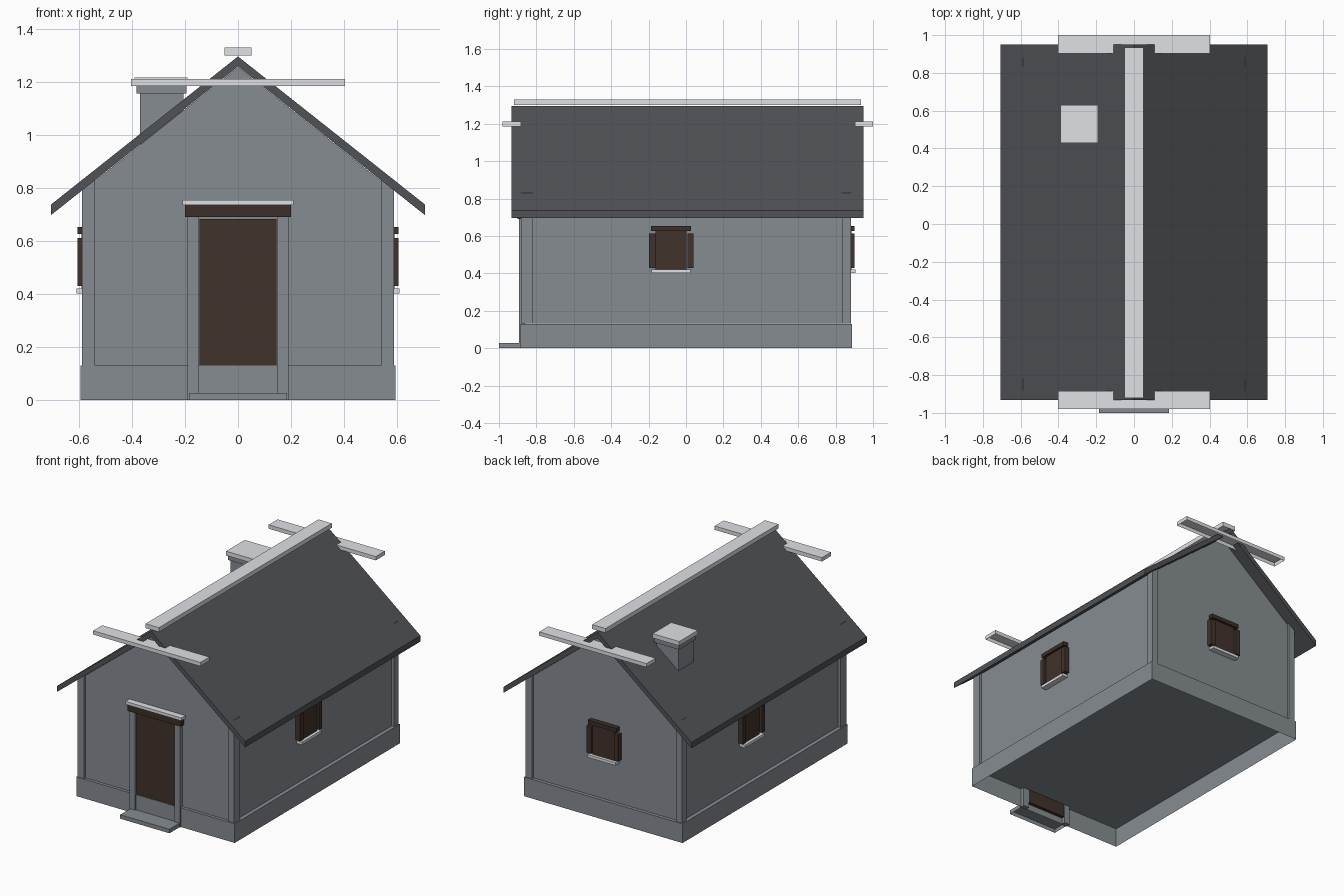
import bpy

cube = bpy.data.objects.get("Cube")
if cube:
    bpy.data.objects.remove(cube, do_unlink=True)


def material(name, rgb):
    m = bpy.data.materials.new(name)
    m.use_nodes = True
    m.diffuse_color = (*rgb, 1)
    for n in m.node_tree.nodes:
        if n.type == 'BSDF_PRINCIPLED':
            n.inputs["Base Color"].default_value = (*rgb, 1)
    return m


STONE = material("grey_stone", (0.24, 0.264, 0.288))
SLATE = material("dark_slate", (0.08, 0.086, 0.093))
SNOW = material("pale_snow", (0.74, 0.75, 0.78))
WOOD = material("brown_wood", (0.053, 0.032, 0.025))
TIMBER = material("dark_timber", (0.045, 0.028, 0.021))


def make(name, verts, faces, mat):
    me = bpy.data.meshes.new(name)
    me.from_pydata(verts, [], faces)
    me.materials.append(mat)
    ob = bpy.data.objects.new(name, me)
    bpy.context.collection.objects.link(ob)
    return ob


def prism(name, profile, y0, y1, mat, open_base=False):
    """Extrude a counter-clockwise XZ profile (seen from the front) along y."""
    n = len(profile)
    verts = [(x, y, z) for y in (y0, y1) for x, z in profile]
    faces = [tuple(range(n)), tuple(range(2 * n - 1, n - 1, -1))]
    faces += [(i, i + n, (i + 1) % n + n, (i + 1) % n)
              for i in range(int(open_base), n)]
    return make(name, verts, faces, mat)


def box(name, x, y, z, mat, open_base=False):
    return prism(name, [(x[0], z[0]), (x[1], z[0]), (x[1], z[1]), (x[0], z[1])],
                 y[0], y[1], mat, open_base)


# House body, hollow plinth and corner posts
prism("walls", [(-0.57, 0.131), (0.57, 0.131), (0.57, 0.803), (0, 1.256), (-0.57, 0.803)],
      -0.866, 0.866, STONE)
box("plinth", (-0.595, 0.595), (-0.885, 0.887), (0, 0.13), STONE, open_base=True)
for side, sx in (("left", 1), ("right", -1)):
    for end, ys in (("front", (-0.881, -0.82)), ("back", (0.835, 0.881))):
        box(f"{end}_{side}_corner_post", sorted((sx * 0.54, sx * 0.588)), ys,
            (0.131, 0.832), STONE)

# Roof with ridge cap and gable bars
prism("roof", [(-0.706, 0.697), (0, 1.258), (0.706, 0.697),
               (0.706, 0.737), (0, 1.296), (-0.706, 0.737)], -0.932, 0.95, SLATE)
box("ridge_cap", (-0.05, 0.05), (-0.92, 0.935), (1.3, 1.33), SNOW)
for end, ys in (("front", (-0.98, -0.883)), ("back", (0.903, 1.0))):
    box(f"{end}_gable_bar", (-0.403, 0.403), ys, (1.185, 1.211), SNOW, open_base=True)

# Chimney
box("chimney", (-0.37, -0.205), (0.45, 0.61), (0.85, 1.16), STONE)
box("chimney_collar", (-0.383, -0.195), (0.437, 0.623), (1.156, 1.187), STONE)
box("chimney_cap", (-0.39, -0.19), (0.43, 0.63), (1.187, 1.216), SNOW)

# Door, its lower end hidden behind the plinth
box("door", (-0.145, 0.145), (-0.882, -0.86), (0.04, 0.682), WOOD)
for side, sx in (("left", 1), ("right", -1)):
    box(f"{side}_door_post", sorted((sx * 0.147, sx * 0.19)), (-0.893, -0.86),
        (0, 0.69), STONE)
box("door_lintel", (-0.2, 0.2), (-0.9, -0.86), (0.69, 0.735), TIMBER)
box("door_lintel_snow", (-0.21, 0.21), (-0.908, -0.86), (0.735, 0.755), SNOW)
box("door_step", (-0.185, 0.185), (-1.0, -0.886), (0, 0.027), STONE, open_base=True)


# Windows, built facing back and then turned onto their wall
def window(label, location, angle):
    parts = [
        ("pane", (-0.083, 0.083), 0.005, (0.42, 0.627), WOOD),
        ("first_shutter", (-0.12, -0.088), 0.02, (0.43, 0.612), WOOD),
        ("second_shutter", (0.083, 0.118), 0.02, (0.43, 0.612), WOOD),
        ("lintel", (-0.108, 0.108), 0.02, (0.626, 0.653), TIMBER),
        ("sill", (-0.105, 0.105), 0.025, (0.402, 0.421), SNOW),
    ]
    for part, xs, depth, zs, mat in parts:
        ob = box(f"{label}_window_{part}", xs, (-0.02, depth), zs, mat)
        ob.location = location
        ob.rotation_euler.z = angle


HALF_PI = 1.5707963
window("back", (0, 0.88, 0), 0)
window("left", (0.585, -0.08, 0), -HALF_PI)
window("right", (-0.585, 0.135, 0), HALF_PI)
